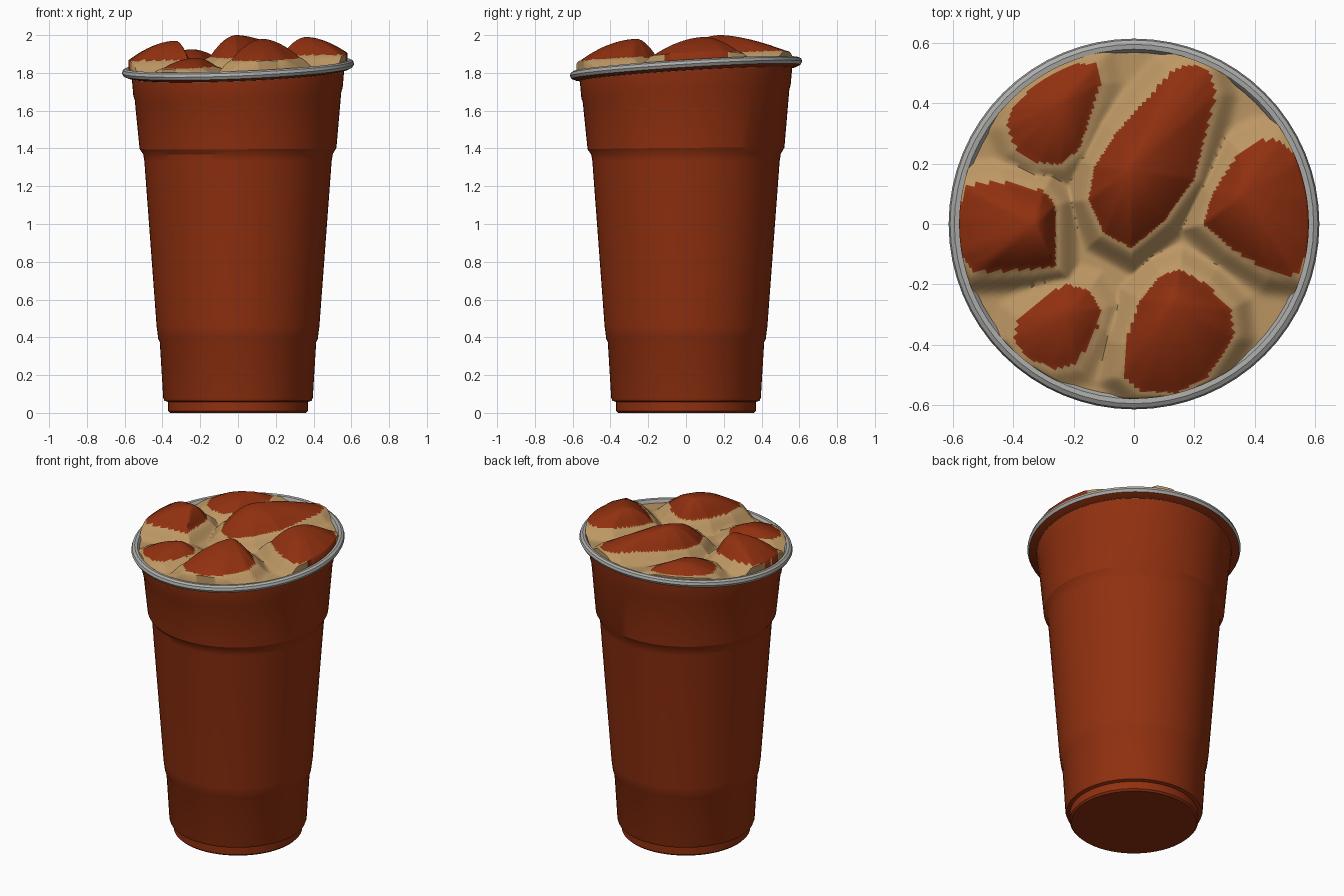
import bpy, bmesh, math
from mathutils import Vector

if "Cube" in bpy.data.objects:
    bpy.data.objects.remove(bpy.data.objects["Cube"])

SEG = 64


def material(name, rgb):
    m = bpy.data.materials.new(name)
    m.diffuse_color = (*rgb, 1)
    m.use_nodes = True
    m.node_tree.nodes["Principled BSDF"].inputs["Base Color"].default_value = m.diffuse_color
    return m


RUST = material("rust", (0.283, 0.030, 0.005))
GREY = material("grey", (0.42, 0.42, 0.41))
TAN = material("tan", (0.51, 0.31, 0.127))


def lean(x, y, z):
    """The top of the cup tilts up towards the back right."""
    w = min(max((z - 1.35) / 0.35, 0), 1)
    return z + w * (0.04 * x + 0.062 * y)


def finish(bm, name, mats, angle):
    bmesh.ops.recalc_face_normals(bm, faces=bm.faces)
    me = bpy.data.meshes.new(name)
    bm.to_mesh(me)
    bm.free()
    for m in mats:
        me.materials.append(m)
    ob = bpy.data.objects.new(name, me)
    bpy.context.collection.objects.link(ob)
    bpy.context.view_layer.objects.active = ob
    ob.select_set(True)
    bpy.ops.object.shade_smooth_by_angle(angle=math.radians(angle))
    ob.select_set(False)
    return ob


def lathe(name, profile, mats, closed=False, rule=None):
    bm = bmesh.new()
    rings = []
    for r, z in profile:
        ring = []
        for i in range(SEG):
            a = 2 * math.pi * i / SEG
            x, y = r * math.cos(a), r * math.sin(a)
            ring.append(bm.verts.new((x, y, lean(x, y, z))))
        rings.append(ring)
    n = len(rings)
    for k in range(n if closed else n - 1):
        p, q = rings[k], rings[(k + 1) % n]
        for i in range(SEG):
            j = (i + 1) % SEG
            f = bm.faces.new((p[i], p[j], q[j], q[i]))
            f.material_index = rule(k) if rule else 0
    if not closed:
        bm.faces.new(rings[0][::-1])
        bm.faces.new(rings[-1])
    return finish(bm, name, mats, 25)


# Cup wall with foot, stacking steps and flared collar
lathe("cup_body", [
    (0.36, 0), (0.37, 0.01), (0.37, 0.058), (0.39, 0.064), (0.396, 0.08),
    (0.414, 0.375), (0.422, 0.39), (0.431, 0.46), (0.496, 1.335),
    (0.502, 1.37), (0.521, 1.40), (0.547, 1.68), (0.554, 1.70),
    (0.562, 1.79)], [RUST])

# Rolled lip: rust underneath, grey on top and outside
lathe("cup_rim", [
    (0.556, 1.79), (0.585, 1.797), (0.606, 1.806), (0.615, 1.822),
    (0.610, 1.838), (0.596, 1.846), (0.580, 1.844), (0.570, 1.83),
    (0.562, 1.79)], [RUST, GREY], closed=True, rule=lambda k: 1 if 2 <= k < 8 else 0)

# Ice chunks: peak (x, y, z) and outline seen from above, counter-clockwise
ICE = [
    ((-0.24, 0.40, 1.925), [(-.20, .53), (-.33, .46), (-.40, .39), (-.42, .32), (-.39, .25),
                            (-.31, .20), (-.24, .20), (-.18, .25), (-.11, .47), (-.12, .53)]),
    ((-0.01, 0.18, 2.0), [(.18, .53), (.12, .50), (-.06, .30), (-.13, .19), (-.15, .08), (-.10, -.03),
                          (-.01, -.08), (.10, .01), (.20, .15), (.27, .43), (.25, .51)]),
    ((0.36, 0.10, 1.99), [(.48, .28), (.42, .28), (.35, .24), (.26, .10), (.23, 0), (.32, -.08), (.45, -.16),
                          (.54, -.17), (.58, -.08), (.58, .08), (.55, .21)]),
    ((0.13, -0.26, 1.98), [(.15, -.15), (.09, -.17), (.02, -.25), (-.03, -.40), (-.04, -.50), (.02, -.555),
                           (.14, -.56), (.24, -.51), (.33, -.37), (.32, -.28), (.24, -.20)]),
    ((-0.22, -0.29, 1.88), [(-.22, -.20), (-.29, -.23), (-.38, -.31), (-.40, -.38), (-.36, -.44),
                            (-.26, -.48), (-.19, -.465), (-.12, -.34), (-.11, -.28), (-.15, -.22)]),
    ((-0.33, 0.0, 1.97), [(-.56, .13), (-.58, .02), (-.575, -.10), (-.53, -.16), (-.34, -.15),
                          (-.26, -.14), (-.26, .06), (-.30, .11), (-.44, .14)]),
]


def gauge(p, peak, outline):
    """t is 0 at the peak and 1 on the outline; d is the distance outside it."""
    t, d = 0, -9
    for a, b in zip(outline, outline[1:] + outline[:1]):
        n = Vector((b[1] - a[1], a[0] - b[0])).normalized()
        reach = n.dot(Vector(a) - Vector(peak[:2]))
        s = n.dot(p - Vector(peak[:2]))
        t = max(t, s / reach)
        d = max(d, s - reach)
    return t, d


def surface(x, y):
    """Height of the drink with ice pushing up through it."""
    p = Vector((x, y))
    base = lean(x, y, 1.825) - 0.02 * max(0, 1 - p.length / 0.4)
    z, ice = base, False
    for peak, outline in ICE:
        t, d = gauge(p, peak, outline)
        edge = base + 0.35 * (peak[2] - base) + 0.005
        if d <= 0:
            ice = True
            h = edge + (peak[2] - edge) * (1 - t ** 1.8)
        else:
            k = max(0, 1 - d / 0.085)
            h = base + (edge - base) * k * k * (3 - 2 * k)
        z = max(z, h)
    return z, ice


# Drink surface: ice tops rust, liquid between them tan
R, RINGS, SPOKES = 0.58, 80, 192
bm = bmesh.new()
centre = bm.verts.new((0, 0, surface(0, 0)[0]))
rings = []
for k in range(1, RINGS + 2):
    r = R * min(k, RINGS) / RINGS
    ring = []
    for i in range(SPOKES):
        a = 2 * math.pi * i / SPOKES
        x, y = r * math.cos(a), r * math.sin(a)
        z = surface(x, y)[0] if k <= RINGS else lean(x, y, 1.815)
        ring.append(bm.verts.new((x, y, z)))
    rings.append(ring)
for i in range(SPOKES):
    j = (i + 1) % SPOKES
    bm.faces.new((centre, rings[0][i], rings[0][j]))
    for p, q in zip(rings, rings[1:]):
        bm.faces.new((p[i], q[i], q[j], p[j]))
for f in bm.faces:
    c = f.calc_center_median()
    f.material_index = 1 if surface(c.x * 0.998, c.y * 0.998)[1] else 0
finish(bm, "drink_with_ice", [TAN, RUST], 60)
